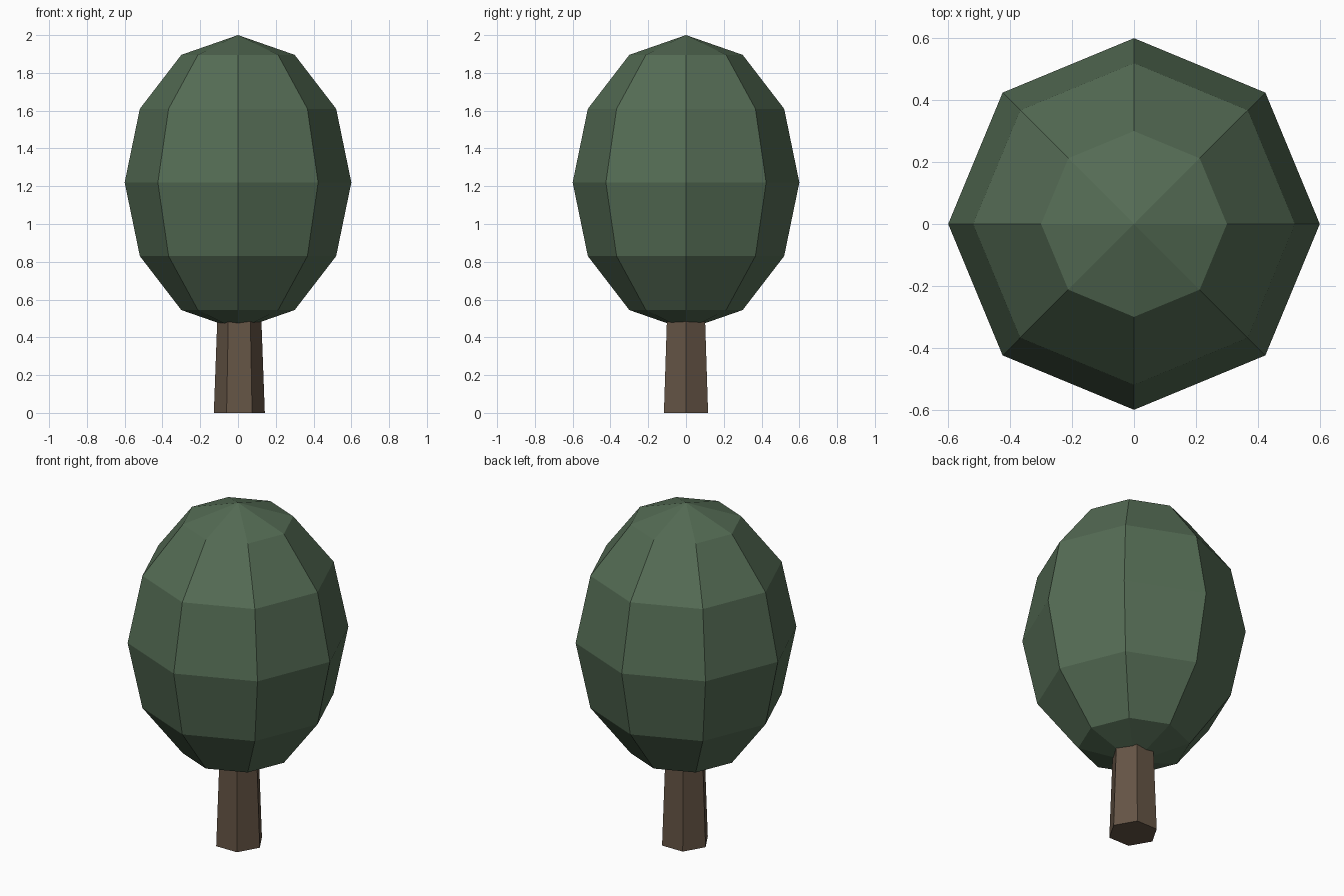
import bpy
import math

cube = bpy.data.objects.get("Cube")
if cube:
    bpy.data.objects.remove(cube, do_unlink=True)


def make_material(name, color):
    mat = bpy.data.materials.new(name)
    mat.use_nodes = True
    mat.diffuse_color = color
    mat.node_tree.nodes["Principled BSDF"].inputs["Base Color"].default_value = color
    return mat


def finish(name, mat):
    obj = bpy.context.object
    obj.name = obj.data.name = name
    obj.data.materials.append(mat)
    bpy.ops.object.transform_apply(location=False, rotation=True, scale=True)
    bpy.ops.object.shade_flat()
    return obj


leaf_green = make_material("leaf green", (0.09, 0.15, 0.09, 1))
bark_brown = make_material("bark brown", (0.13, 0.09, 0.06, 1))

# Foliage: faceted egg, stretched upwards
bpy.ops.mesh.primitive_uv_sphere_add(segments=8, ring_count=6, radius=0.6,
                                     location=(0, 0, 1.22))
bpy.context.object.scale.z = 1.3
finish("foliage", leaf_green)

# Trunk: tapered six-sided post running up into the foliage
height = 0.7
bpy.ops.mesh.primitive_cone_add(vertices=6, radius1=0.135, radius2=0.109, depth=height,
                                location=(0.007, 0, height / 2),
                                rotation=(0, 0, math.radians(30)))
finish("trunk", bark_brown)
